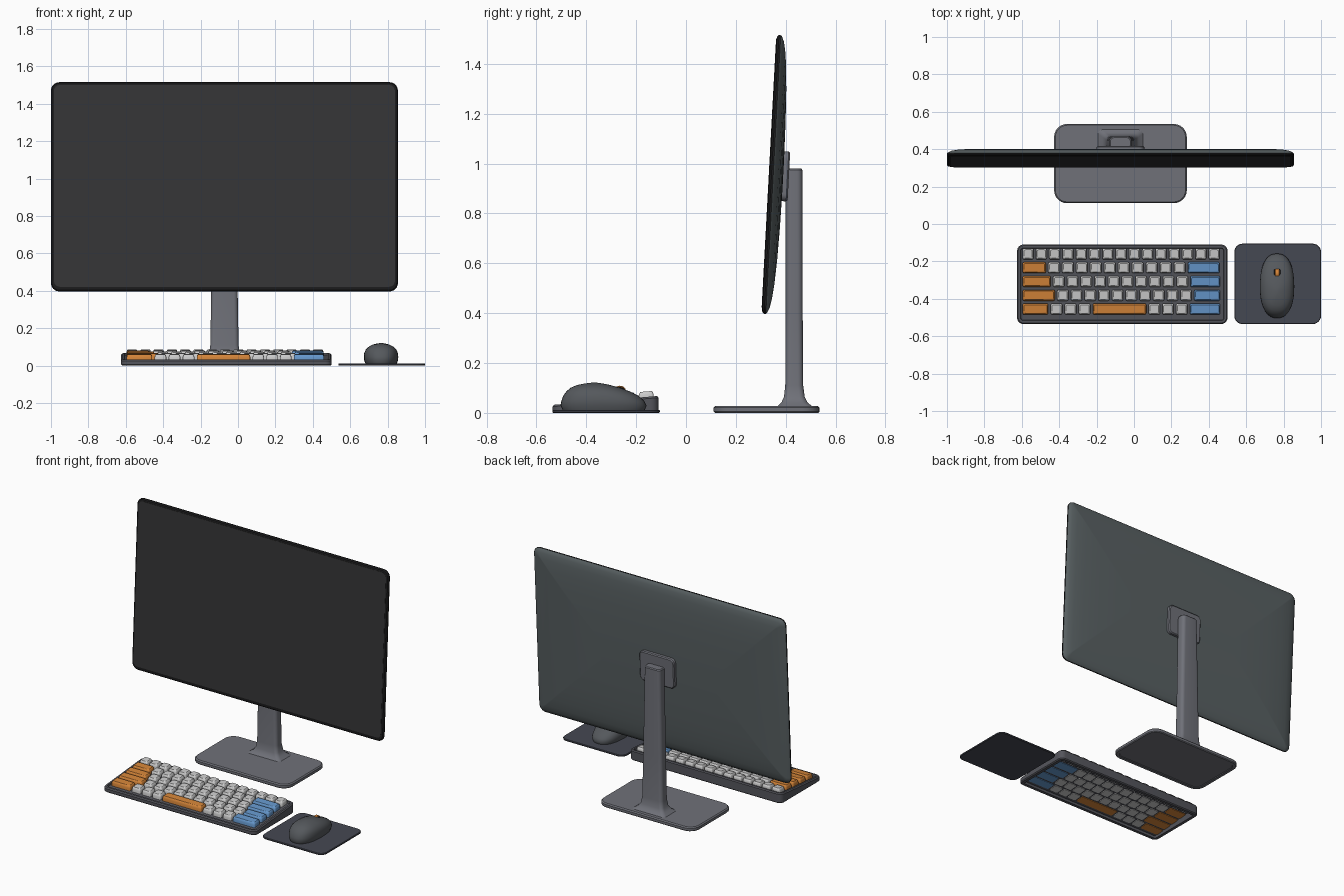
import bpy, bmesh
from math import sin, cos, pi, radians, copysign

if "Cube" in bpy.data.objects:
    bpy.data.objects.remove(bpy.data.objects["Cube"])


def material(name, r, g, b):
    m = bpy.data.materials.new(name)
    m.diffuse_color = (r, g, b, 1)
    m.use_nodes = True
    m.node_tree.nodes["Principled BSDF"].inputs["Base Color"].default_value = m.diffuse_color
    return m


BLACK = material("black", .012, .012, .013)
SCREEN = material("screen_dark", .035, .035, .036)
SLATE = material("slate", .10, .12, .125)
STAND = material("stand_grey", .16, .165, .19)
CASE = material("case_grey", .09, .092, .108)
PAD = material("pad_grey", .06, .065, .085)
MOUSE = material("mouse_grey", .09, .098, .108)
WHITE = material("key_white", .68, .68, .68)
ORANGE = material("orange", .65, .23, .04)
BLUE = material("blue", .13, .31, .6)


def rounded(w, h, r, n=6):
    """Rounded rectangle outline centred on the origin."""
    pts = []
    for k, (sx, sy) in enumerate(((1, 1), (-1, 1), (-1, -1), (1, -1))):
        for i in range(n + 1):
            a = (k + i / n) * pi / 2
            pts.append((sx * (w / 2 - r) + r * cos(a), sy * (h / 2 - r) + r * sin(a)))
    return pts


def add_loft(bm, rings):
    """Skin a list of equal-length rings and cap both ends."""
    vs = [[bm.verts.new(p) for p in ring] for ring in rings]
    n = len(vs[0])
    for a, b in zip(vs, vs[1:]):
        for i in range(n):
            bm.faces.new((a[i], a[(i + 1) % n], b[(i + 1) % n], b[i]))
    bm.faces.new(vs[0][::-1])
    bm.faces.new(vs[-1])


def finish(name, bm, mat, angle=35):
    bmesh.ops.recalc_face_normals(bm, faces=bm.faces)
    me = bpy.data.meshes.new(name)
    bm.to_mesh(me)
    bm.free()
    ob = bpy.data.objects.new(name, me)
    bpy.context.collection.objects.link(ob)
    me.materials.append(mat)
    bpy.ops.object.select_all(action='DESELECT')
    ob.select_set(True)
    bpy.context.view_layer.objects.active = ob
    bpy.ops.object.shade_smooth_by_angle(angle=radians(angle))
    return ob


def loft(name, rings, mat, angle=35):
    bm = bmesh.new()
    add_loft(bm, rings)
    return finish(name, bm, mat, angle)


def slab(name, cx, cy, w, d, r, levels, mat):
    """Horizontal rounded plate; levels are (inset, z)."""
    return loft(name, [[(cx + x, cy + y, z) for x, y in
                        rounded(w - 2 * i, d - 2 * i, max(r - i, .004))] for i, z in levels], mat)


# Monitor: tilted parts, levels are (inset, depth behind the screen plane)
MX = -.0725


def upright(name, w, h, r, levels, mat, dz=0):
    rings = [[(x, y, z + dz) for x, z in rounded(w - 2 * i, h - 2 * i, max(r - i, .004))]
             for i, y in levels]
    ob = loft(name, rings, mat)
    ob.location = (MX, .333, .957)
    ob.rotation_euler.x = radians(-3.07)


upright("monitor_frame", 1.855, 1.12, .045,
        [(.02, 0), (.006, .003), (0, .01), (0, .017)], BLACK)
upright("monitor_screen", 1.822, 1.08, .03, [(0, .002), (0, -.001)], SCREEN, dz=.004)
upright("monitor_back", 1.855, 1.12, .045,
        [(0, .016), (.005, .022), (.025, .031), (.06, .038), (.12, .045),
         (.22, .051), (.35, .055), (.5, .057)], SLATE)
upright("mount_plate", .255, .2, .03, [(0, .045), (0, .074), (.006, .08)], STAND, dz=-.005)

# Stand: base plate and flared neck (z, width, y front, y back)
slab("stand_base", MX, .323, .71, .424, .07,
     [(.028, .004), (.024, 0), (.005, 0), (0, .005), (0, .021), (.007, .028)], STAND)
neck = [(.02, .255, .36, .512), (.03, .235, .37, .502), (.042, .195, .383, .487),
        (.065, .165, .393, .476), (.11, .151, .398, .47), (.4, .141, .4, .468),
        (.974, .118, .4, .467), (.98, .108, .405, .462)]
loft("stand_neck", [[(MX + x, (a + b) / 2 + y, z) for x, y in rounded(w, b - a, .022)]
                    for z, w, a, b in neck], STAND)


# Keyboard case: wedge with a sunken key bed and a hollow underside
def top(y):
    return .032 + (y + .535) * .085


KX, KY = -.0625, -.3225
case = []
for inset, on_top, dz in ((.03, 1, -.02), (.026, 0, 0), (.006, 0, 0), (0, 0, .006), (0, 1, -.007),
                          (.006, 1, 0), (.018, 1, 0), (.021, 1, -.01)):
    case.append([(KX + x, KY + y, (top(KY + y) if on_top else 0) + dz) for x, y in
                 rounded(1.125 - 2 * inset, .425 - 2 * inset, .034 - inset)])
loft("keyboard_case", case, CASE)

# Keys: each row lists (colour, count, right edge), starting from the left edge
rows = [[("w", 15, .464)],
        [("o", 1, -.465), ("w", 10, .281), ("b", 1, .464)],
        [("o", 1, -.439), ("w", 10, .295), ("b", 1, .467)],
        [("o", 1, -.417), ("w", 10, .315), ("b", 1, .467)],
        [("o", 1, -.452), ("w", 3, -.227), ("o", 1, .072), ("w", 3, .292), ("b", 1, .467)]]
keys = {c: bmesh.new() for c in "wob"}
for r, row in enumerate(rows):
    x, cy = -.602, -.16 - r * .0737
    for colour, count, end in row:
        step = (end - x) / count
        for k in range(count):
            cx = x + step * (k + .5)
            add_loft(keys[colour],
                     [[(cx + u, cy + v, top(cy + v) + h) for u, v in
                       rounded(step - .013 - 2 * i, .059 - 2 * i, .008, 3)]
                      for i, h in ((0, -.024), (0, .008), (.003, .018), (.007, .022))])
        x = end
for c, name, mat in (("w", "white_keys", WHITE), ("o", "orange_keys", ORANGE),
                     ("b", "blue_keys", BLUE)):
    finish(name, keys[c], mat)

# Mouse pad
slab("mouse_pad", .768, -.32, .464, .43, .045,
     [(.003, 0), (0, .003), (0, .009), (.003, .012)], PAD)

# Mouse body: stacked oval rings (z, y back, y front, half width)
body = [(.012, -.495, -.165, .084), (.03, -.503, -.158, .091), (.048, -.5, -.168, .092),
        (.067, -.493, -.188, .09), (.086, -.48, -.225, .082), (.101, -.462, -.266, .066),
        (.112, -.436, -.305, .046), (.118, -.405, -.335, .024), (.121, -.38, -.355, .006)]


def oval(z, y0, y1, hw, n=40):
    pts = []
    for i in range(n):
        c, s = cos(2 * pi * i / n), sin(2 * pi * i / n)
        pts.append((.765 + hw * copysign(abs(c) ** .84, c),
                    (y0 + y1) / 2 + (y1 - y0) / 2 * copysign(abs(s) ** .84, s), z))
    return pts


loft("mouse_body", [oval(*b) for b in body], MOUSE, 60)

# Scroll wheel and its dark surround
for name, rad, hw, z, mat in (("wheel_slot", .03, .017, .0735, BLACK),
                              ("scroll_wheel", .025, .012, .084, ORANGE)):
    loft(name, [[(.765 + x, -.265 + r * cos(2 * pi * i / 24), z + r * sin(2 * pi * i / 24))
                 for i in range(24)]
                for x, r in ((-hw, rad - .003), (-hw + .003, rad), (hw - .003, rad),
                             (hw, rad - .003))], mat)
